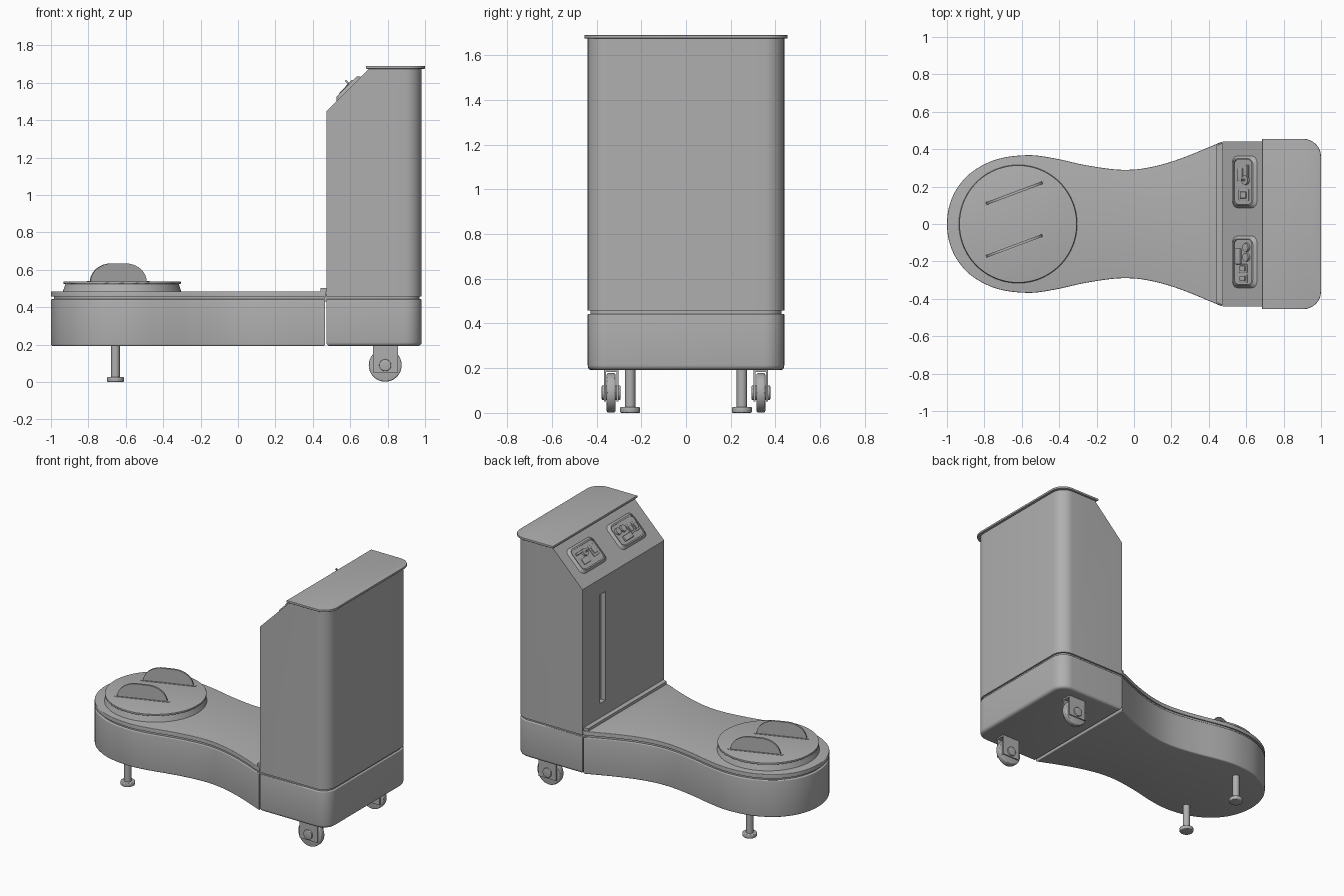
import bpy, bmesh
from math import sin, cos, pi, radians
from mathutils import Matrix, Vector

if "Cube" in bpy.data.objects:
    bpy.data.objects.remove(bpy.data.objects["Cube"])

I4 = Matrix.Identity(4)
grey = bpy.data.materials.new("dark_grey")
grey.diffuse_color = (.43, .43, .43, 1)
grey.use_nodes = True
grey.node_tree.nodes["Principled BSDF"].inputs["Base Color"].default_value = grey.diffuse_color


def finish(name, bm, mat=I4):
    bmesh.ops.recalc_face_normals(bm, faces=bm.faces[:])
    bm.transform(mat)
    me = bpy.data.meshes.new(name)
    bm.to_mesh(me)
    bm.free()
    me.materials.append(grey)
    ob = bpy.data.objects.new(name, me)
    bpy.context.collection.objects.link(ob)
    return ob


def prism_bm(pts, z0, z1, low=0, high=0, taper=0):
    """Extrude an outline from z0 to z1, optionally rounding the rims."""
    bm = bmesh.new()
    a = [bm.verts.new((x, y, z0)) for x, y in pts]
    t = [bm.verts.new((x - taper * (1 if x > 0 else -1),
                       y - taper * (1 if y > 0 else -1), z1)) for x, y in pts]
    n = len(pts)
    bm.faces.new(a[::-1])
    bm.faces.new(t)
    for i in range(n):
        j = (i + 1) % n
        bm.faces.new((a[i], a[j], t[j], t[i]))
    bmesh.ops.recalc_face_normals(bm, faces=bm.faces[:])
    for r, z in ((low, z0), (high, z1)):
        if r:
            bm.normal_update()
            es = [e for e in bm.edges if all(abs(v.co.z - z) < 1e-5 for v in e.verts)]
            bmesh.ops.bevel(bm, geom=es, offset=r, segments=4, profile=0.5, affect='EDGES')
    return bm


def prism(name, pts, z0, z1, low=0, high=0, taper=0, mat=I4):
    return finish(name, prism_bm(pts, z0, z1, low, high, taper), mat)


def arc(cx, cy, r, a0, a1, n=8):
    return [(cx + r * cos(radians(a0 + (a1 - a0) * i / n)),
             cy + r * sin(radians(a0 + (a1 - a0) * i / n))) for i in range(n + 1)]


def round_rect(w, h, r, cx=0, cy=0):
    x, y = w / 2 - r, h / 2 - r
    return (arc(cx + x, cy + y, r, 0, 90, 5) + arc(cx - x, cy + y, r, 90, 180, 5) +
            arc(cx - x, cy - y, r, 180, 270, 5) + arc(cx + x, cy - y, r, 270, 360, 5))


def back_round(x0, x1, hy, r):
    """Rectangle whose two rear (+x) corners are rounded."""
    return ([(x0, hy), (x0, -hy)] + arc(x1 - r, -hy + r, r, -90, 0) +
            arc(x1 - r, hy - r, r, 0, 90))


def cyl(name, r0, r1, z0, z1, mat=I4, bev=0, n=48):
    bm = bmesh.new()
    bmesh.ops.create_cone(bm, cap_ends=True, segments=n, radius1=r0, radius2=r1, depth=z1 - z0)
    bmesh.ops.translate(bm, verts=bm.verts, vec=(0, 0, (z0 + z1) / 2))
    if bev:
        bm.normal_update()
        es = [e for e in bm.edges if any(len(f.verts) > 4 for f in e.link_faces)]
        bmesh.ops.bevel(bm, geom=es, offset=bev, segments=3, profile=0.5, affect='EDGES')
    return finish(name, bm, mat)


def box(name, x0, x1, y0, y1, z0, z1, mat=I4):
    return prism(name, [(x0, y0), (x1, y0), (x1, y1), (x0, y1)], z0, z1, mat=mat)


def cut(ob, cutter):
    m = ob.modifiers.new("cut", 'BOOLEAN')
    m.operation, m.object, m.solver = 'DIFFERENCE', cutter, 'EXACT'
    bpy.context.view_layer.objects.active = ob
    bpy.ops.object.modifier_apply(modifier=m.name)
    bpy.data.objects.remove(cutter)


# waisted platform outline: smooth curve through half profile, then mirrored
key = [(-1, 0), (-.985, .105), (-.94, .2), (-.86, .283), (-.73, .347), (-.57, .368),
       (-.43, .352), (-.25, .313), (-.07, .29), (.08, .302), (.25, .35), (.465, .438)]
P = [Vector(p) for p in [(-.985, -.105)] + key + [(.66, .52)]]
half = []
for i in range(1, len(P) - 2):
    for k in range(5):
        t = k / 5
        p0, p1, p2, p3 = P[i - 1:i + 3]
        half.append(tuple(0.5 * (2 * p1 + (p2 - p0) * t + (2 * p0 - 5 * p1 + 4 * p2 - p3) * t * t
                                 + (3 * p1 - p0 - 3 * p2 + p3) * t ** 3)))
half.append(key[-1])
outline = half + [(x, -y) for x, y in half[:0:-1]]
inner = [(x * .985, y * .97) for x, y in outline]

# platform base, seam core and top plate
prism("platform_base", outline, .192, .443, low=.01, high=.006)
prism("platform_seam", inner, .43, .47)
prism("platform_top", [(x + (.005 if x > .46 else 0), y) for x, y in outline], .457, .485, high=.004)
prism("column_step", [(.44, -.42), (.475, -.432), (.475, .432), (.44, .42)], .483, .503)

# rear base, seam and column with sloped control face
body = back_round(.472, .982, .44, .09)
prism("rear_base", body, .192, .443, low=.022, high=.006)
prism("rear_seam", back_round(.46, .97, .428, .08), .43, .47)
bm = prism_bm(body, .457, 1.677)
bmesh.ops.bisect_plane(bm, geom=bm.verts[:] + bm.edges[:] + bm.faces[:], plane_co=(.472, 0, 1.447),
                       plane_no=(-1, 0, 1), clear_outer=True)
bmesh.ops.holes_fill(bm, edges=[e for e in bm.edges if e.is_boundary], sides=0)
column = finish("column", bm)
cut(column, box("slot_cutter", .4, .505, .193, .25, .6, 1.34))
prism("lid", back_round(.685, 1.0, .455, .095), 1.675, 1.69, low=.003, high=.003)

# turntable with two fins standing on rounded strips
C = Matrix.Translation((-.62, 0, 0))
cyl("turntable_skirt", .317, .302, .483, .527, C, n=96)
cyl("turntable_disc", .314, .314, .525, .537, C, bev=.002, n=96)
fin = [(x * 1.25 + (.035 if i < 13 else -.035), z) for i, (x, z) in
       enumerate(arc(0, 0, .1, 0, 90, 12) + arc(0, 0, .1, 90, 180, 12))]
for side, y in (("left", .165), ("right", -.117)):
    M = Matrix.Translation((-.64, y, 0)) @ Matrix.Rotation(radians(20.5), 4, 'Z')
    prism("fin_strip_" + side, round_rect(.355, .026, .0125), .53, .5395, mat=M)
    prism("turntable_fin_" + side, fin, -.007, .007,
          mat=M @ Matrix.Translation((0, 0, .535)) @ Matrix.Rotation(pi / 2, 4, 'X'))

# levelling feet and casters, mirrored in y
for side, s in (("left", 1), ("right", -1)):
    F = Matrix.Translation((-.655, s * .25, 0))
    cyl("foot_stem_" + side, .023, .023, .02, .2, F)
    cyl("foot_pad_" + side, .045, .045, 0, .027, F, bev=.006)
    W = Matrix.Translation((.787, s * .335, .09)) @ Matrix.Rotation(pi / 2, 4, 'X')
    cyl("caster_wheel_" + side, .088, .088, -.02, .02, W, bev=.008)
    cyl("caster_axle_" + side, .032, .032, -.042, .042, W, bev=.004)
    for k in (-1, 1):
        yc = s * .335 + k * .028
        box("caster_bracket_" + side, .722, .855, yc - .004, yc + .004, .05, .195)
    box("caster_mount_" + side, .722, .855, s * .335 - .032, s * .335 + .032, .182, .195)

# control panels on the sloped face (local x = up the slope, z = outward)
for side, y in (("left", .225), ("right", -.203)):
    S = Matrix.Translation((.592, y, 1.567)) @ Matrix.Rotation(-pi / 4, 4, 'Y')
    bezel = prism("panel_bezel_" + side, round_rect(.188, .28, .035), -.002, .016, taper=.016, mat=S)
    cut(bezel, prism("panel_cutter", round_rect(.138, .235, .025), .009, .05, mat=S))

    def key_cap(name, x, yy, w, h, z=.02):
        prism(name, round_rect(w, h, .005, x, yy), .005, z, high=.002, mat=S)

    if side == "left":
        key_cap("breaker_plate", .005, -.07, .075, .06, .015)
        key_cap("breaker_rocker", .005, -.07, .045, .036, .021)
        key_cap("meter_frame", -.025, .04, .04, .07, .015)
        key_cap("indicator_bar", .035, .055, .016, .07)
        cyl("switch_dial", .026, .024, .005, .022, S @ Matrix.Translation((.02, .01, 0)), n=32)
        box("switch_lever", .016, .024, .004, .016, .02, .046, S)
    else:
        key_cap("display", -.035, .03, .036, .085)
        for i, yy in enumerate((.078, .025)):
            cyl("round_button_%d" % i, .024, .022, .005, .022, S @ Matrix.Translation((.025, yy, 0)), n=32)
        for i, yy in enumerate((-.034, -.088)):
            key_cap("square_button_plate_%d" % i, 0, yy, .062, .044, .014)
            key_cap("square_button_%d" % i, 0, yy, .038, .028, .021)

# shading
bpy.ops.object.select_all(action='SELECT')
bpy.context.view_layer.objects.active = column
bpy.ops.object.shade_smooth_by_angle(angle=radians(30))
